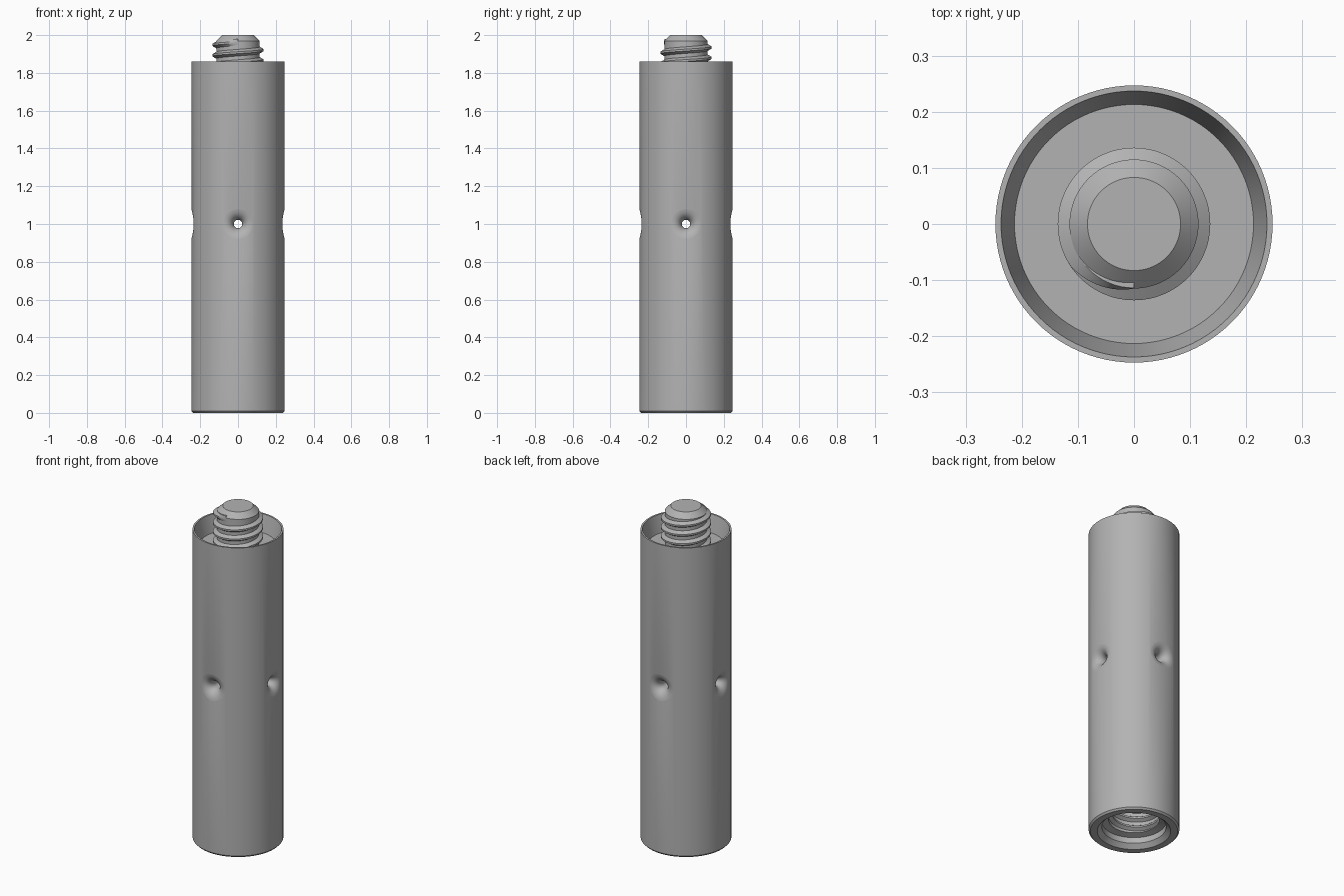
import bpy, bmesh, math
from math import sin, cos, pi, tau, radians, sqrt

if "Cube" in bpy.data.objects:
    bpy.data.objects.remove(bpy.data.objects["Cube"])

R = 0.247        # tube radius
HEIGHT = 1.86    # tube height
FLOOR = 1.76     # floor of the top recess
PITCH = 0.055

steel = bpy.data.materials.new("grey steel")
steel.use_nodes = True
grey = (0.45, 0.45, 0.45, 1)
steel.diffuse_color = grey
steel.node_tree.nodes["Principled BSDF"].inputs["Base Color"].default_value = grey


def make_object(name, bm):
    bmesh.ops.recalc_face_normals(bm, faces=bm.faces)
    mesh = bpy.data.meshes.new(name)
    bm.to_mesh(mesh)
    bm.free()
    obj = bpy.data.objects.new(name, mesh)
    bpy.context.collection.objects.link(obj)
    mesh.materials.append(steel)
    return obj


def select(obj):
    bpy.ops.object.select_all(action='DESELECT')
    obj.select_set(True)
    bpy.context.view_layer.objects.active = obj


def smooth(obj):
    select(obj)
    bpy.ops.object.shade_smooth_by_angle(angle=radians(30))


def lathe(profile, segments):
    """Closed solid of revolution; the first and last points lie on the axis."""
    bm = bmesh.new()
    rings = []
    for r, z in profile:
        if r == 0:
            rings.append([bm.verts.new((0, 0, z))] * segments)
        else:
            rings.append([bm.verts.new((r * cos(tau * i / segments), r * sin(tau * i / segments), z))
                          for i in range(segments)])
    for low, high in zip(rings, rings[1:]):
        for i in range(segments):
            j = (i + 1) % segments
            bm.faces.new(dict.fromkeys((low[i], low[j], high[j], high[i])))
    return bm


def thread(name, root, crest, z_end, turns, steps=64):
    """Right-handed ridge that ends at the front and runs down from z_end."""
    bm = bmesh.new()
    previous = None
    count = int(turns * steps)
    sink = 0.01 if root < crest else -0.01
    for k in range(count + 1):
        a = -pi / 2 - tau * k / steps
        z = z_end - PITCH * k / steps
        fade = min(1, 0.05 + 6 * min(k, count - k) / steps)
        tip = root + (crest - root) * fade
        half = PITCH * 0.33
        section = [(root - sink, -half), (root, -half), (tip, -0.005),
                   (tip, 0.005), (root, half), (root - sink, half)]
        ring = [bm.verts.new((r * cos(a), r * sin(a), z + dz)) for r, dz in section]
        if previous:
            for i in range(len(ring)):
                j = (i + 1) % len(ring)
                bm.faces.new((previous[i], previous[j], ring[j], ring[i]))
        else:
            bm.faces.new(ring)
        previous = ring
    bm.faces.new(previous)
    smooth(make_object(name, bm))


# Tube with a tapered top recess and a stepped socket underneath
tube = make_object("tube", lathe([
    (0, 0.32), (0.138, 0.30), (0.138, 0.07), (0.175, 0.06), (0.175, 0.025), (0.20, 0),
    (0.238, 0), (R, 0.01), (R, HEIGHT), (0.237, HEIGHT), (0.225, HEIGHT - 0.05),
    (0.213, FLOOR), (0, FLOOR)], 96))

# Crossed through holes whose rounded mouths follow the tube wall
half_profile = [(0.022, 0.1)]
for step in range(9):
    t = radians(10 * step)
    half_profile.append((0.087 - 0.065 * cos(t), R - 0.06 + 0.06 * sin(t)))
half_profile += [(0.093, 0.25), (0.093, 0.3), (0, 0.3)]
profile = [(r, -z) for r, z in reversed(half_profile)] + half_profile

for turn in (0, 1):
    bm = lathe(profile, 48)
    for v in bm.verts:
        across, up, along = v.co
        along *= sqrt(1 - (across / R) ** 2)
        v.co = (along, across, 1 + up) if turn else (across, along, 1 + up)
    cutter = make_object("hole_cutter", bm)
    cutter.hide_render = True
    cut = tube.modifiers.new("hole", 'BOOLEAN')
    cut.operation = 'DIFFERENCE'
    cut.solver = 'EXACT'
    cut.object = cutter
    select(tube)
    bpy.ops.object.modifier_apply(modifier=cut.name)
    bpy.data.objects.remove(cutter)
smooth(tube)

# Threaded stud on the top and thread inside the socket
stud = make_object("stud", lathe([
    (0, FLOOR - 0.02), (0.115, FLOOR - 0.02), (0.115, 1.97), (0.083, 2.0), (0, 2.0)], 64))
smooth(stud)
thread("stud_thread", 0.114, 0.136, 1.962, 3.6)
thread("socket_thread", 0.139, 0.118, 0.27, 3.4)
